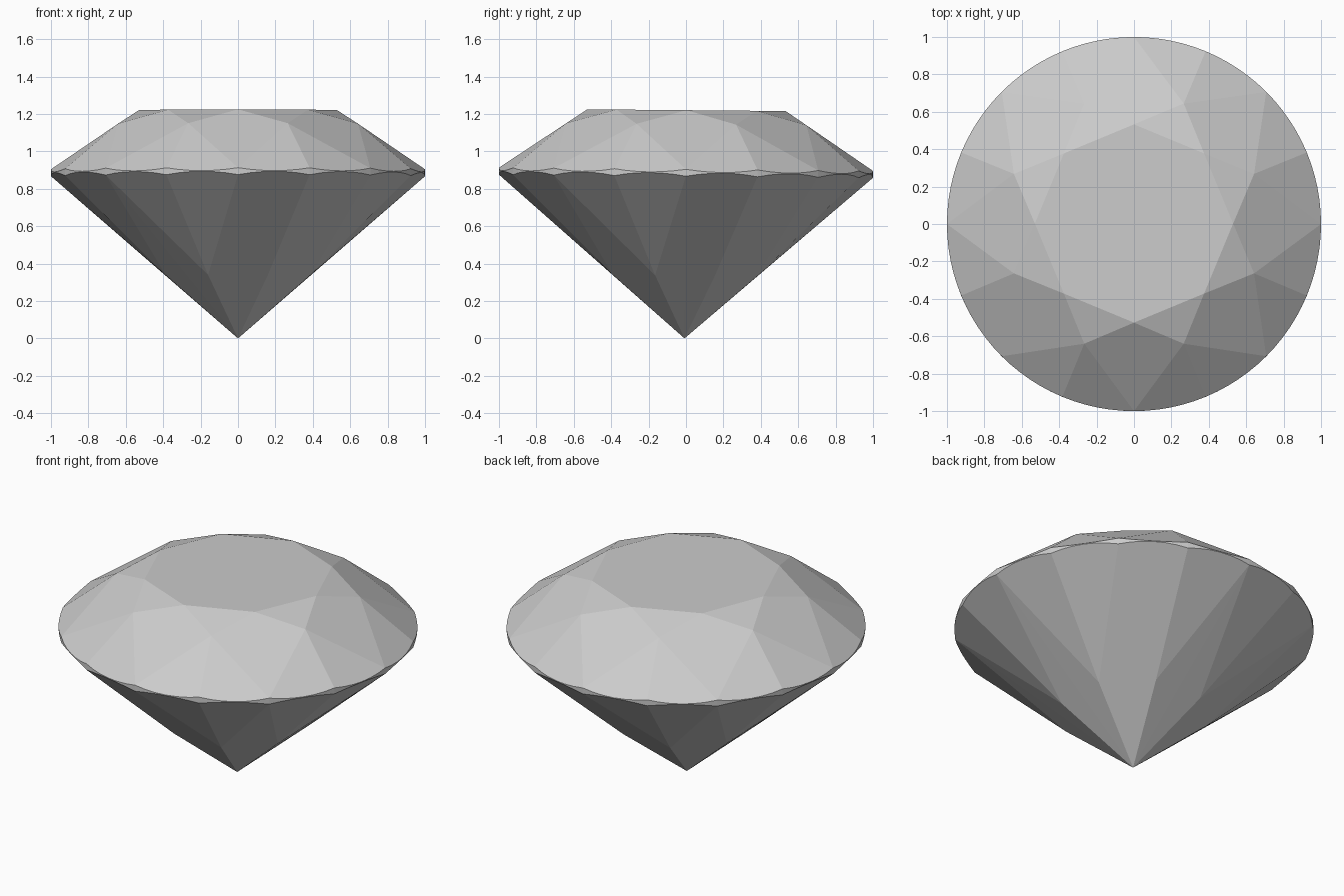
import bpy, bmesh, math
from mathutils import Vector, Matrix

if "Cube" in bpy.data.objects:
    bpy.data.objects.remove(bpy.data.objects["Cube"])

STEP = math.pi / 8            # 16 girdle facets all round
SUB = 6                       # girdle segments per facet
Z_TOP, Z_BOT = 0.904, 0.867   # girdle limits at the facet corners
TABLE_R, TABLE_Z = 0.53, 1.22
STAR_R, STAR_Z = 0.695, 1.145   # corners between table and girdle
LOWER_R, LOWER_Z = 0.418, 0.336  # corners of the pavilion mains


def polar(r, a, z):
    return Vector((r * math.cos(a), r * math.sin(a), z))


def facet_height(corner_r, corner_z, edge_z, off):
    """Height where a girdle facet plane meets the round girdle."""
    c = math.cos(STEP / 2)
    slope = (corner_z - edge_z) / (c * (1 - corner_r))
    return edge_z + slope * (c - math.cos(off))


points = [Vector((0, 0, 0))]  # culet

# crown and pavilion facet corners
for i in range(8):
    a = 2 * i * STEP
    points.append(polar(TABLE_R, a, TABLE_Z))
    points.append(polar(STAR_R, a + STEP, STAR_Z))
    points.append(polar(LOWER_R, a + STEP, LOWER_Z))

# scalloped girdle, thick at the facet corners and thin between them
for i in range(16 * SUB):
    a = i * STEP / SUB
    off = (i % SUB) * STEP / SUB - STEP / 2
    points.append(polar(1, a, facet_height(STAR_R, STAR_Z, Z_TOP, off)))
    points.append(polar(1, a, facet_height(LOWER_R, LOWER_Z, Z_BOT, off)))

# the stone is convex: wrap the corners and merge the flat facets
bm = bmesh.new()
for p in points:
    bm.verts.new(p)
res = bmesh.ops.convex_hull(bm, input=bm.verts[:])
bmesh.ops.delete(bm, geom=[v for v in bm.verts if not v.link_faces], context='VERTS')
bmesh.ops.dissolve_limit(bm, angle_limit=math.radians(0.6),
                         verts=bm.verts[:], edges=bm.edges[:])
bmesh.ops.recalc_face_normals(bm, faces=bm.faces[:])

# slight lean to the back, then centred again on the floor
bm.transform(Matrix.Translation((0, -0.008, 0)) @ Matrix.Rotation(math.radians(-0.5), 4, 'X'))

mesh = bpy.data.meshes.new("cut_gem")
bm.to_mesh(mesh)
bm.free()
gem = bpy.data.objects.new("cut_gem", mesh)
bpy.context.collection.objects.link(gem)
